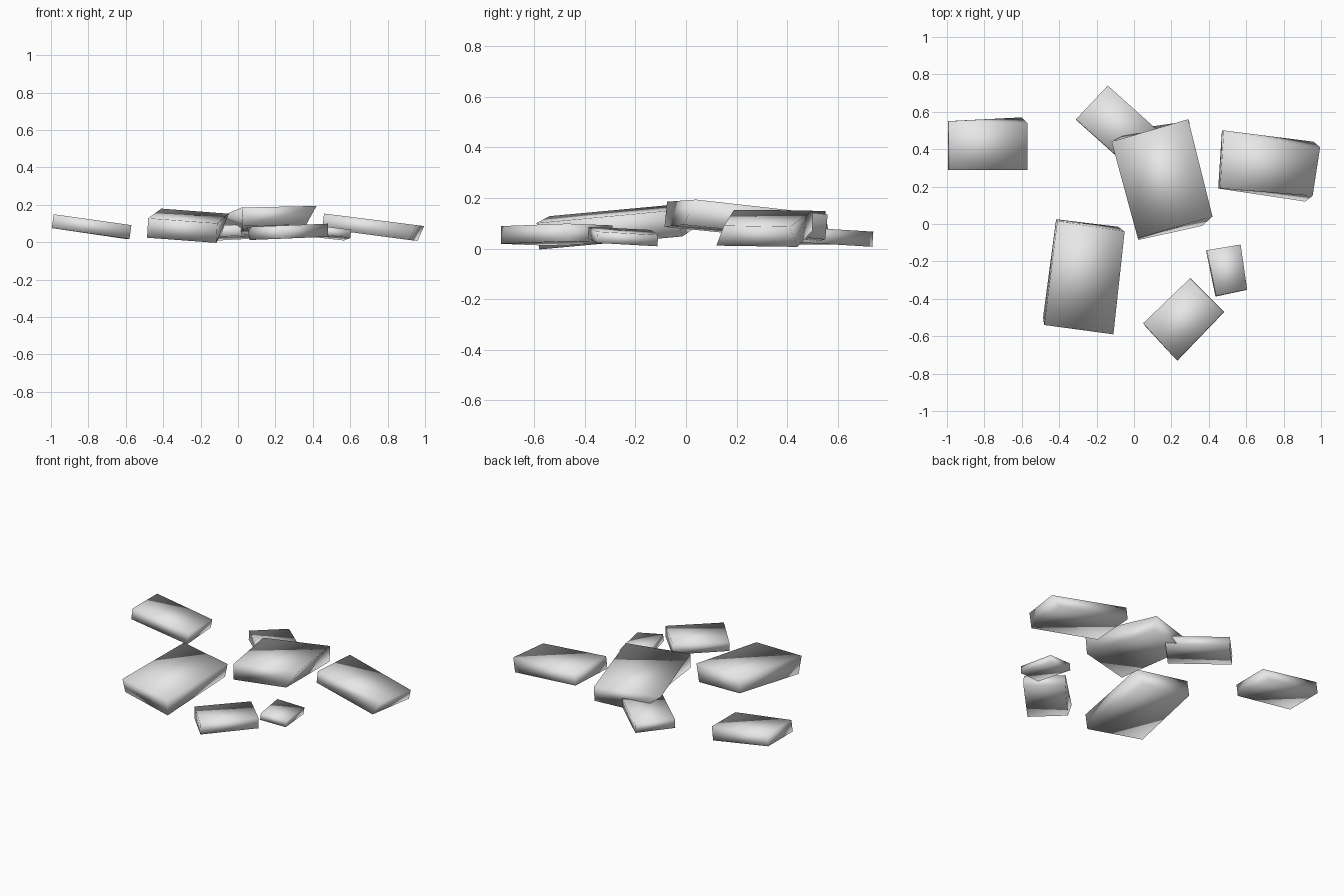
import bpy
import bmesh
from mathutils import Vector

cube = bpy.data.objects.get("Cube")
if cube:
    bpy.data.objects.remove(cube, do_unlink=True)

# Plain stone colour
stone = bpy.data.materials.new("stone_grey")
stone.use_nodes = True
grey = (0.8, 0.8, 0.8, 1.0)
stone.diffuse_color = grey
stone.node_tree.nodes["Principled BSDF"].inputs["Base Color"].default_value = grey


def slab(name, outline, top, slope, thickness, nudges=None):
    """Tilted four-cornered stone. The outline is its upper rim, counter-clockwise;
    top is the height at its middle, slope the rise along x and y,
    and nudges move single lower corners so that the stone looks rough."""
    corners = [Vector(point) for point in outline]
    middle = sum(corners, Vector((0, 0))) / len(corners)
    slope = Vector(slope)
    nudges = nudges or {}
    normal = Vector((-slope.x, -slope.y, 1)).normalized()

    bm = bmesh.new()
    upper, lower = [], []
    for index, corner in enumerate(corners):
        flat = corner - middle
        rim = Vector((flat.x, flat.y, flat.dot(slope)))
        shift = Vector((*nudges.get(index, (0, 0)), 0))
        upper.append(bm.verts.new(rim))
        lower.append(bm.verts.new(rim - normal * thickness + shift))

    # Top, underside and the ring of side faces
    bm.faces.new(upper)
    bm.faces.new(lower[::-1])
    for i in range(len(corners)):
        j = (i + 1) % len(corners)
        bm.faces.new((lower[i], lower[j], upper[j], upper[i]))
    bmesh.ops.recalc_face_normals(bm, faces=bm.faces)
    for face in bm.faces:
        face.smooth = True

    mesh = bpy.data.meshes.new(name)
    bm.to_mesh(mesh)
    bm.free()
    mesh.materials.append(stone)
    obj = bpy.data.objects.new(name, mesh)
    obj.location = (middle.x, middle.y, top)
    bpy.context.collection.objects.link(obj)
    return obj


# Large stones
slab("centre_stone",
     [(.02, -.075), (.42, .04), (.29, .56), (-.12, .44)],
     top=.16, slope=(.05, -.1), thickness=.1,
     nudges={1: (-.06, -.04), 3: (.13, .08)})
slab("front_right_stone",
     [(-.48, -.54), (-.11, -.59), (-.05, -.04), (-.41, .015)],
     top=.14, slope=(-.06, .1), thickness=.105,
     nudges={0: (0, .03), 2: (-.03, .015)})
slab("left_stone",
     [(.46, .19), (.955, .15), (.995, .41), (.48, .5)],
     top=.12, slope=(-.125, 0), thickness=.08,
     nudges={1: (-.03, -.03), 2: (-.025, .03)})

# Medium stones
slab("right_stone",
     [(-.985, .29), (-.57, .29), (-.57, .54), (-.985, .55)],
     top=.12, slope=(-.14, 0), thickness=.075,
     nudges={2: (-.02, .03)})
slab("back_stone",
     [(-.31, .56), (-.02, .3), (.15, .48), (-.14, .74)],
     top=.08, slope=(0, -.06), thickness=.06)
slab("front_left_stone",
     [(.23, -.73), (.48, -.47), (.3, -.29), (.05, -.53)],
     top=.09, slope=(.04, 0), thickness=.07,
     nudges={3: (.01, -.02)})

# Small stone
slab("small_stone",
     [(.44, -.385), (.605, -.35), (.57, -.11), (.39, -.14)],
     top=.07, slope=(-.1, -.07), thickness=.045)
